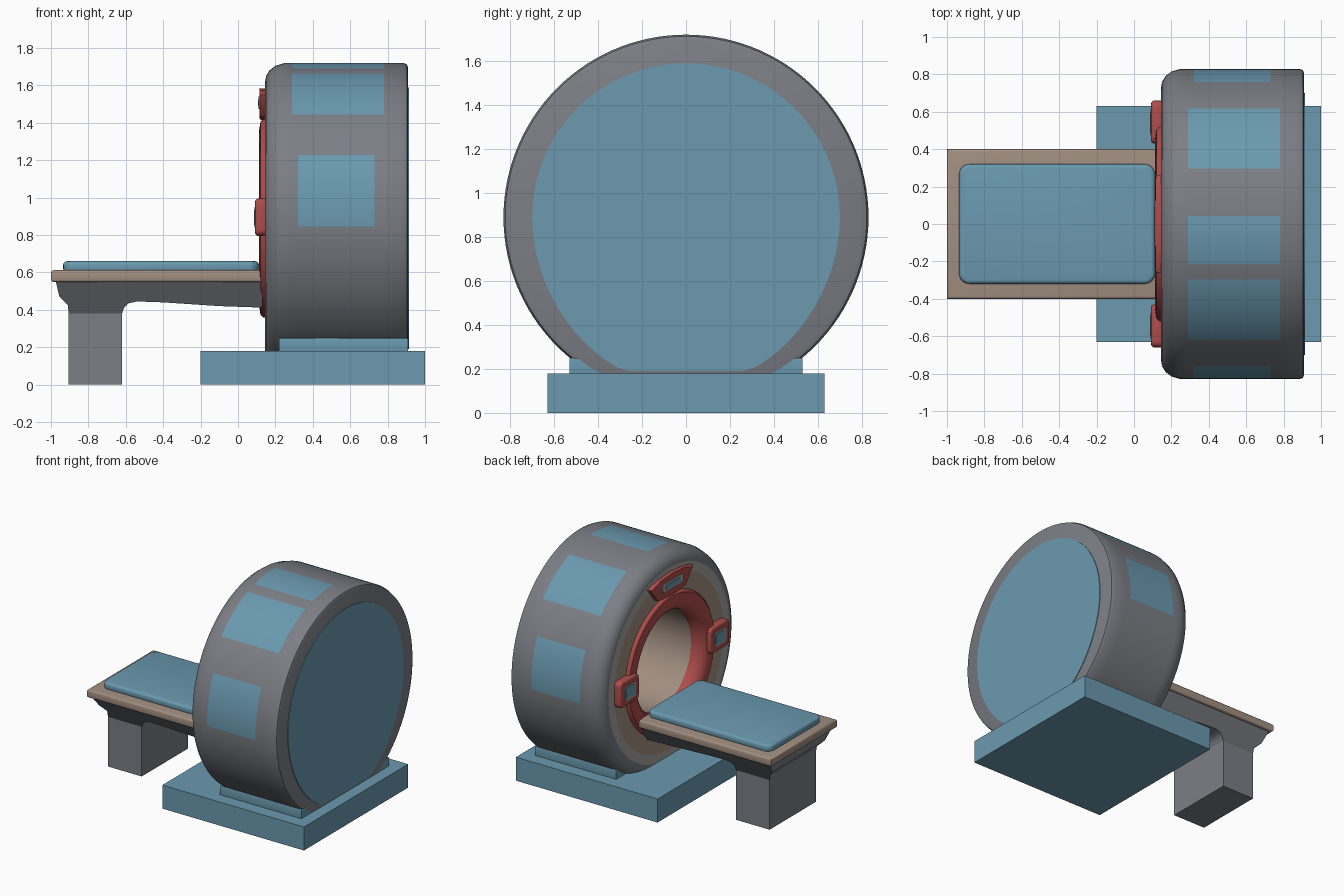
import bpy, bmesh, math
from mathutils import Vector

cube = bpy.data.objects.get("Cube")
if cube:
    bpy.data.objects.remove(cube)


def material(name, rgb):
    m = bpy.data.materials.new(name)
    m.use_nodes = True
    m.diffuse_color = (*rgb, 1)
    m.node_tree.nodes["Principled BSDF"].inputs["Base Color"].default_value = (*rgb, 1)
    return m


BLUE = material("soft blue", (0.145, 0.32, 0.43))
GREY = material("slate grey", (0.2, 0.21, 0.235))
BEIGE = material("warm beige", (0.36, 0.275, 0.22))
RED = material("muted red", (0.42, 0.075, 0.07))
LIGHT = material("light grey", (0.38, 0.37, 0.35))

AXIS_Z = 0.89   # height of the scanner axis
STEP = 3        # degrees per lathe segment


def finish(name, bm, mats, angle=35):
    bmesh.ops.recalc_face_normals(bm, faces=bm.faces[:])
    mesh = bpy.data.meshes.new(name)
    bm.to_mesh(mesh)
    bm.free()
    for m in mats:
        mesh.materials.append(m)
    ob = bpy.data.objects.new(name, mesh)
    bpy.context.collection.objects.link(ob)
    bpy.ops.object.select_all(action='DESELECT')
    ob.select_set(True)
    bpy.context.view_layer.objects.active = ob
    bpy.ops.object.shade_smooth_by_angle(angle=math.radians(angle))
    return ob


def bevel(bm, edges, width, segs=3):
    bmesh.ops.bevel(bm, geom=edges, offset=width, segments=segs, profile=0.5,
                    affect='EDGES', clamp_overlap=True)


def box(name, x, y, z, mat, edge=0.0, corner=0.0, axis=2):
    """Box from ranges; corner rounds edges along axis, edge rounds the high rim."""
    bm = bmesh.new()
    bmesh.ops.create_cube(bm, size=1)
    for v in bm.verts:
        v.co = Vector([(lo + hi) / 2 + c * (hi - lo) for c, (lo, hi) in zip(v.co, (x, y, z))])
    along = [e for e in bm.edges
             if abs((e.verts[0].co - e.verts[1].co).normalized()[axis]) > 0.9]
    if corner:
        bevel(bm, along, corner, 5)
    if edge:
        rim = [e for e in bm.edges
               if abs((e.verts[0].co - e.verts[1].co)[axis]) < 1e-5]
        bevel(bm, rim, edge)
    return finish(name, bm, [mat])


def prism(name, points, place, lo, hi, mat, edge=0.0):
    """Extrude a 2D outline; place(a, b, t) gives the 3D position."""
    bm = bmesh.new()
    ends = [[bm.verts.new(place(a, b, t)) for a, b in points] for t in (lo, hi)]
    for ring in ends:
        bm.faces.new(ring)
    n = len(points)
    for i in range(n):
        j = (i + 1) % n
        bm.faces.new((ends[0][i], ends[0][j], ends[1][j], ends[1][i]))
    if edge:
        bevel(bm, bm.edges[:], edge, 2)
    return finish(name, bm, [mat])


def lathe(name, profile, mats, rule):
    """Turn (x, radius) points about the scanner axis; rule picks each face's colour."""
    bm = bmesh.new()
    rings = []
    for x, r in profile:
        ring = []
        for k in range(0, 360, STEP):
            a = math.radians(k)
            ring.append(bm.verts.new((x, r * math.sin(a), AXIS_Z + r * math.cos(a))))
        rings.append(ring)
    n = len(rings[0])
    for (p, q), a, b in zip(zip(profile, profile[1:]), rings, rings[1:]):
        for i in range(n):
            f = bm.faces.new((a[i], a[(i + 1) % n], b[(i + 1) % n], b[i]))
            deg = (i + 0.5) * STEP
            f.material_index = rule((p[0] + q[0]) / 2, (p[1] + q[1]) / 2,
                                    deg - 360 if deg > 180 else deg)
    bmesh.ops.remove_doubles(bm, verts=bm.verts[:], dist=1e-5)
    return finish(name, bm, mats)


# Scanner drum: bore, front face, rounded shell and painted shell panels
def drum_colour(x, r, deg):
    if x < 0.146 and 0.66 < r < 0.74:
        return 2
    if r < 0.67 and x < 0.89:
        return 1
    if r > 0.829:
        on_top = -15 < deg < 3 or 21 < abs(deg) < 48
        on_side = 66 < abs(deg) < 93
        if (on_top and 0.29 < x < 0.78) or (on_side and 0.32 < x < 0.73):
            return 3
    return 0


lathe("scanner_drum",
      [(0.82, 0), (0.82, 0.38), (0.2, 0.38), (0.145, 0.5), (0.145, 0.66), (0.145, 0.73),
       (0.15, 0.76), (0.168, 0.79), (0.2, 0.815), (0.25, 0.83), (0.29, 0.83), (0.32, 0.83),
       (0.73, 0.83), (0.78, 0.83), (0.885, 0.83), (0.903, 0.822), (0.91, 0.805), (0.91, 0)],
      [GREY, BEIGE, LIGHT, BLUE], drum_colour)

# Red flared ring around the bore
lathe("bore_ring",
      [(0.22, 0.375), (0.18, 0.38), (0.145, 0.4), (0.122, 0.43), (0.113, 0.47),
       (0.12, 0.515), (0.135, 0.53), (0.16, 0.535)], [RED], lambda x, r, d: 0)

# Blue rear cover, widening a little where it meets the base
rear = []
for k in range(0, 360, 5):
    a = math.radians(k)
    r = 0.7 + 0.07 * max(0, -math.sin(a)) ** 3
    rear.append((r * math.cos(a), max(0.19, AXIS_Z + r * math.sin(a))))
prism("rear_cover", rear, lambda a, b, t: (t, a, b), 0.905, 0.915, BLUE)

# Base and plinth
box("base", (-0.2, 1.0), (-0.63, 0.63), (0, 0.18), BLUE)
box("plinth", (0.22, 0.908), (-0.53, 0.53), (0.17, 0.25), BLUE, edge=0.008)

# Control pads on both sides of the bore
for side, label in ((1, "left"), (-1, "right")):
    c = 0.545 * side
    for part, h, w, front, mat, rnd in (("pad", 0.115, 0.1, 0.092, RED, 0.035),
                                        ("frame", 0.068, 0.055, 0.088, LIGHT, 0.02),
                                        ("screen", 0.055, 0.042, 0.085, BLUE, 0.015)):
        box(f"control_{part}_{label}", (front, 0.16), (c - h, c + h), (0.895 - w, 0.895 + w),
            mat, edge=0.015 if part == "pad" else 0, corner=rnd, axis=0)

# Top display panel
prism("top_panel", [(-0.17, 1.43), (0, 1.415), (0.17, 1.43), (0.265, 1.55), (0.14, 1.575),
                    (0, 1.585), (-0.14, 1.575), (-0.265, 1.55)],
      lambda a, b, t: (t, a, b), 0.115, 0.16, RED, edge=0.012)
box("top_panel_frame", (0.109, 0.15), (-0.125, 0.125), (1.475, 1.54), LIGHT, corner=0.02, axis=0)
box("top_panel_screen", (0.106, 0.15), (-0.09, 0.09), (1.49, 1.525), BLUE, corner=0.012, axis=0)

# Patient table: slab, cushion, tapered underbody and leg
box("table_slab", (-1.0, 0.13), (-0.4, 0.4), (0.548, 0.612), BEIGE, edge=0.015)
box("table_cushion", (-0.935, 0.112), (-0.32, 0.32), (0.6, 0.66), BLUE, edge=0.02, corner=0.055)
prism("table_underbody",
      [(-0.975, 0.555), (-0.955, 0.47), (-0.91, 0.425), (-0.905, 0.38), (-0.62, 0.38),
       (-0.61, 0.41), (-0.585, 0.435), (-0.54, 0.445), (-0.4, 0.44), (-0.1, 0.42),
       (0.13, 0.412), (0.13, 0.555)],
      lambda a, b, t: (a, t * (0.28 + 0.75 * max(0, b - 0.42)), b), -1, 1, GREY)
box("table_leg", (-0.905, -0.62), (-0.28, 0.28), (0, 0.43), GREY)
